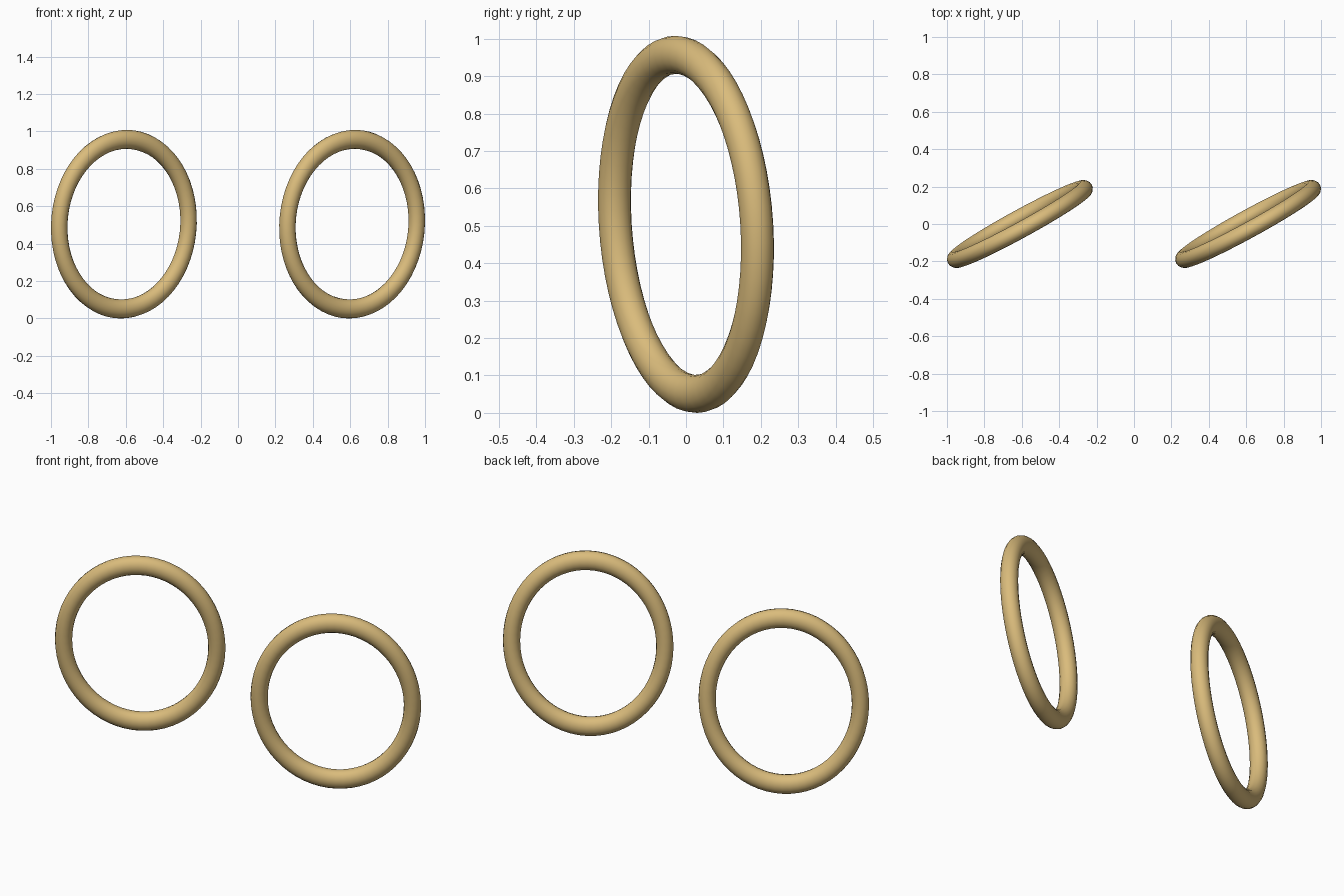
import bpy
from math import radians
from mathutils import Matrix, Vector

cube = bpy.data.objects.get("Cube")
if cube:
    bpy.data.objects.remove(cube, do_unlink=True)

# Single gold material
gold = bpy.data.materials.new("warm_gold")
gold.use_nodes = True
colour = (0.70, 0.50, 0.20, 1.0)
gold.diffuse_color = colour
gold.node_tree.nodes["Principled BSDF"].inputs["Base Color"].default_value = colour

TURN = radians(28.7)    # both hoops swing the same way about the vertical
LEAN = radians(3.9)     # and lean slightly forward
STRETCH = 1.153         # hoops are a little taller than wide


def hoop(name, x):
    """Upright oval hoop centred on x."""
    bpy.ops.mesh.primitive_torus_add(
        major_segments=64, minor_segments=16,
        major_radius=0.394, minor_radius=0.0442)
    ring = bpy.context.object
    ring.name = name
    shape = (Matrix.Rotation(TURN, 4, 'Z')
             @ Matrix.Rotation(radians(90) + LEAN, 4, 'X')
             @ Matrix.Diagonal((1, STRETCH, 1, 1)))
    ring.data.transform(shape)
    ring.location = Vector((x, 0, -min(v.co.z for v in ring.data.vertices)))
    ring.data.materials.append(gold)
    bpy.ops.object.shade_smooth_by_angle()


hoop("left_hoop", 0.61)
hoop("right_hoop", -0.61)
